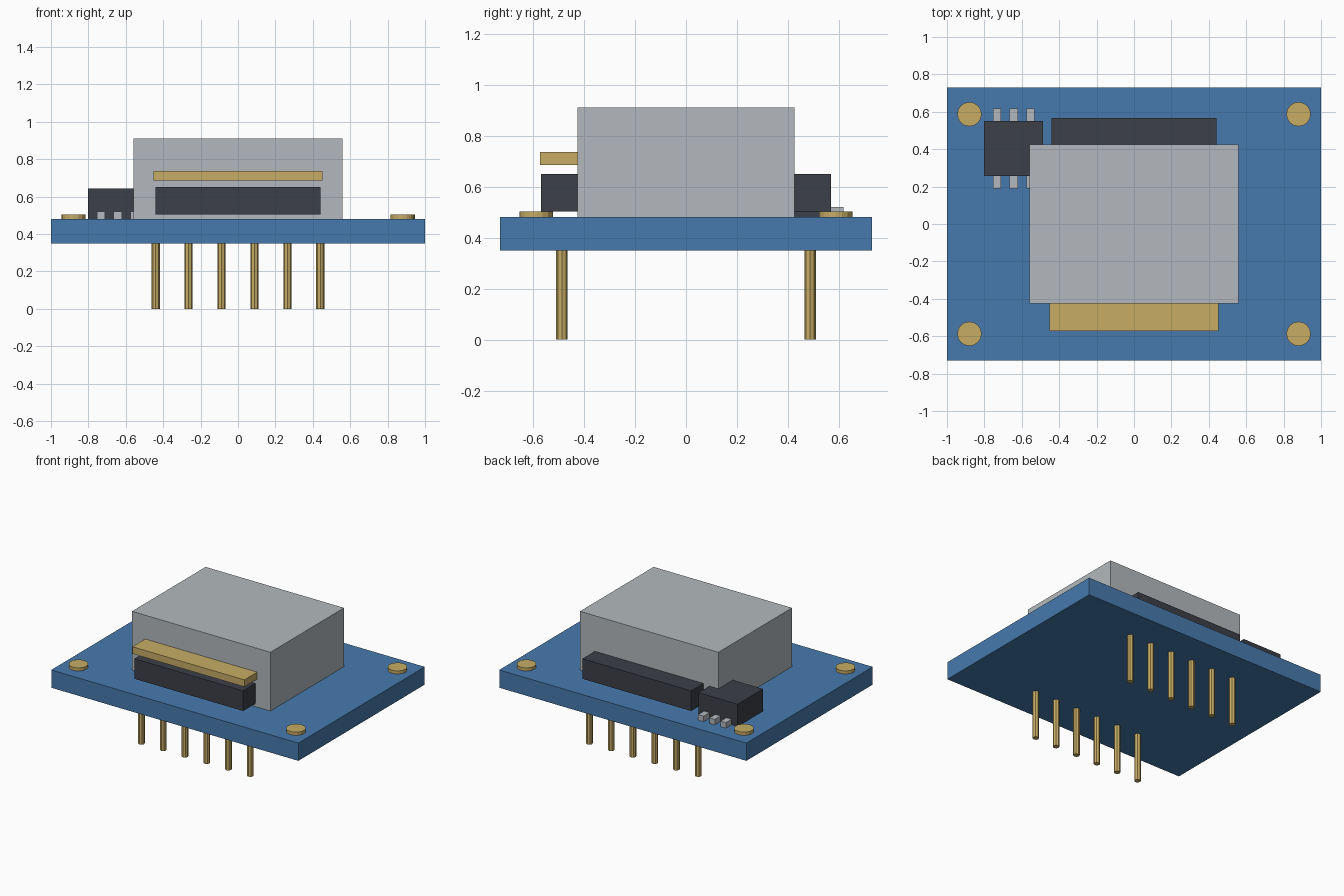
import bpy
import bmesh
from mathutils import Matrix, Vector

cube = bpy.data.objects.get("Cube")
if cube:
    bpy.data.objects.remove(cube, do_unlink=True)


def make_material(name, rgb):
    mat = bpy.data.materials.new(name)
    mat.use_nodes = True
    colour = (*rgb, 1)
    mat.diffuse_color = colour
    mat.node_tree.nodes["Principled BSDF"].inputs["Base Color"].default_value = colour
    return mat


blue = make_material("board blue", (0.061, 0.195, 0.423))
gold = make_material("contact gold", (0.571, 0.413, 0.130))
grey = make_material("metal grey", (0.451, 0.485, 0.509))
black = make_material("plastic black", (0.045, 0.050, 0.065))


def add_object(name, bm, mat):
    mesh = bpy.data.meshes.new(name)
    bm.to_mesh(mesh)
    bm.free()
    mesh.materials.append(mat)
    obj = bpy.data.objects.new(name, mesh)
    bpy.context.collection.objects.link(obj)
    return obj


def box(name, low, high, mat):
    low, high = Vector(low), Vector(high)
    bm = bmesh.new()
    place = Matrix.Translation((low + high) / 2) @ Matrix.Diagonal((*(high - low), 1))
    bmesh.ops.create_cube(bm, size=1, matrix=place)
    return add_object(name, bm, mat)


def cylinder(name, x, y, bottom, top, radius, sides, mat):
    bm = bmesh.new()
    bmesh.ops.create_cone(bm, cap_ends=True, segments=sides, radius1=radius,
                          radius2=radius, depth=top - bottom,
                          matrix=Matrix.Translation((x, y, (bottom + top) / 2)))
    return add_object(name, bm, mat)


# Circuit board and the metal housing on it
BASE, TOP = 0.35, 0.48
box("circuit_board", (-1, -0.73, BASE), (1, 0.73, TOP), blue)
box("metal_housing", (-0.56, -0.425, TOP), (0.56, 0.425, 0.91), grey)

# Connector bars at the front and back, with a gold strip over the front one
box("front_connector", (-0.44, -0.568, 0.503), (0.44, -0.40, 0.65), black)
box("back_connector", (-0.44, 0.40, 0.503), (0.44, 0.568, 0.65), black)
box("gold_strip", (-0.453, -0.573, 0.685), (0.453, -0.40, 0.736), gold)

# Small chip with three leads on each side
box("chip_body", (-0.803, 0.257, TOP), (-0.487, 0.55, 0.643), black)
for i in range(3):
    x = -0.733 + i * 0.09
    for side, y in (("front", 0.19), ("back", 0.54)):
        box(f"chip_lead_{side}_{i + 1}", (x - 0.022, y, TOP),
            (x + 0.022, y + 0.077, 0.52), grey)

# Gold pads in the four corners
for x, across in ((-0.88, "right"), (0.88, "left")):
    for y, along in ((-0.587, "front"), (0.587, "back")):
        cylinder(f"corner_pad_{along}_{across}", x, y, TOP, 0.503, 0.065, 16, gold)

# Two rows of header pins under the board
for y, row in ((-0.487, "front"), (0.487, "back")):
    for i in range(6):
        cylinder(f"header_pin_{row}_{i + 1}", (i - 2.5) * 0.176, y, 0, BASE + 0.01,
                 0.022, 8, gold)
